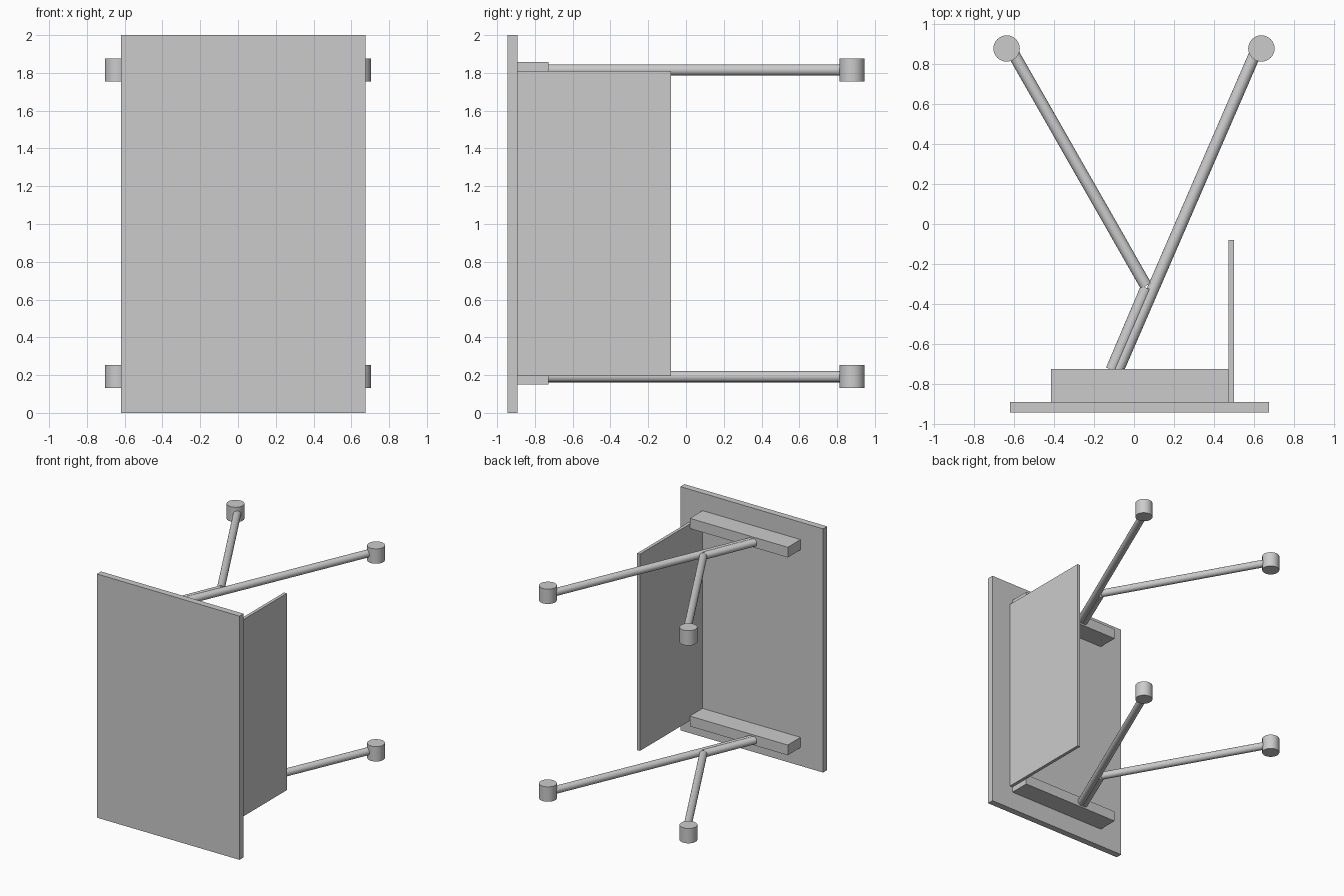
import bpy
import math
from mathutils import Vector

if "Cube" in bpy.data.objects:
    bpy.data.objects.remove(bpy.data.objects["Cube"])


def box(name, x, y, z):
    bpy.ops.mesh.primitive_cube_add(size=1, location=[sum(r) / 2 for r in (x, y, z)])
    ob = bpy.context.object
    ob.name = name
    ob.scale = [r[1] - r[0] for r in (x, y, z)]
    bpy.ops.object.transform_apply(location=False, rotation=False, scale=True)
    return ob


def cylinder(name, a, b, radius, sides):
    a, b = Vector(a), Vector(b)
    d = b - a
    bpy.ops.mesh.primitive_cylinder_add(vertices=sides, radius=radius, depth=d.length,
                                        location=(a + b) / 2,
                                        rotation=d.to_track_quat('Z', 'Y').to_euler())
    ob = bpy.context.object
    ob.name = name
    bpy.ops.object.shade_smooth_by_angle(angle=math.radians(35))
    return ob


# Front board and the thin side board behind it
box("front_panel", (-0.62, 0.675), (-0.945, -0.892), (0, 2))
box("side_panel", (0.474, 0.5), (-0.892, -0.08), (0.195, 1.81))

# Upper and lower bracket, each with a forked pair of rods
for level, z in (("lower", 0.192), ("upper", 1.815)):
    box(level + "_mount_bar", (-0.415, 0.474), (-0.892, -0.727), (z - 0.042, z + 0.042))
    # long straight rod
    cylinder(level + "_long_rod", (-0.08, -0.73, z), (0.618, 0.88, z), 0.03, 16)
    # short rod alongside it, meeting the branching rod
    cylinder(level + "_stub_rod", (-0.112, -0.73, z), (0.062, -0.32, z), 0.03, 16)
    cylinder(level + "_branch_rod", (0.06, -0.31, z), (-0.618, 0.878, z), 0.03, 16)
    # round end clamps
    for side, sx in (("left", -1), ("right", 1)):
        cylinder(f"{level}_{side}_clamp", (sx * 0.638, 0.879, z - 0.061),
                 (sx * 0.638, 0.879, z + 0.061), 0.066, 32)
